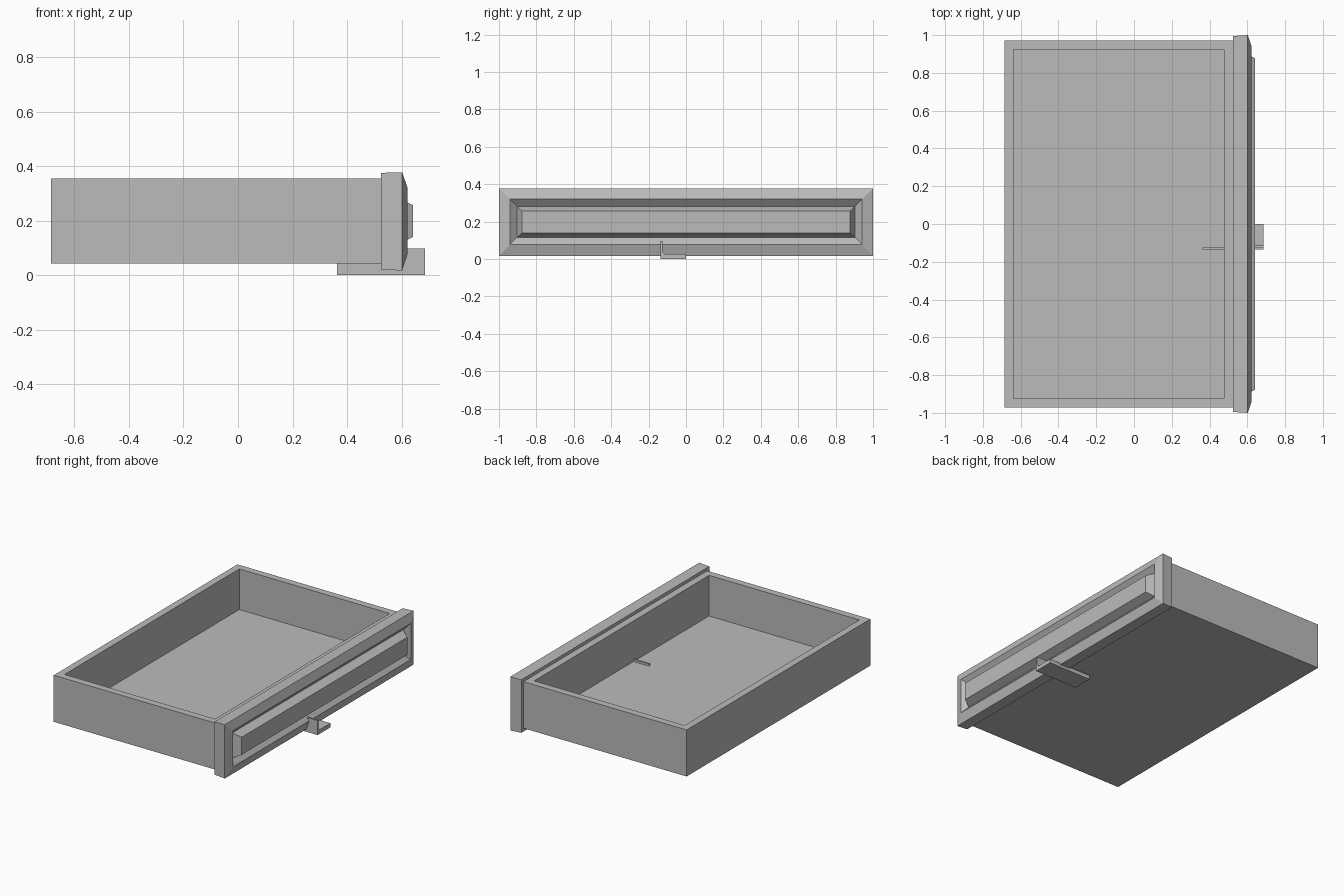
import bpy
import bmesh

cube = bpy.data.objects.get("Cube")
if cube:
    bpy.data.objects.remove(cube, do_unlink=True)

grey = bpy.data.materials.new("plain grey")
grey.use_nodes = True
GREY = (0.5, 0.5, 0.5, 1)
grey.diffuse_color = GREY
grey.node_tree.nodes["Principled BSDF"].inputs["Base Color"].default_value = GREY


def loft(name, loops):
    """Skin a run of matching closed loops and cap both ends."""
    bm = bmesh.new()
    rings = [[bm.verts.new(p) for p in loop] for loop in loops]
    for a, b in zip(rings, rings[1:]):
        for i in range(len(a)):
            j = (i + 1) % len(a)
            bm.faces.new((a[i], a[j], b[j], b[i]))
    bm.faces.new(rings[0][::-1])
    bm.faces.new(rings[-1])
    bmesh.ops.recalc_face_normals(bm, faces=bm.faces)
    mesh = bpy.data.meshes.new(name)
    bm.to_mesh(mesh)
    bm.free()
    mesh.materials.append(grey)
    obj = bpy.data.objects.new(name, mesh)
    bpy.context.collection.objects.link(obj)
    return obj


def flat_rect(x0, x1, half_y, z):
    return [(x0, -half_y, z), (x1, -half_y, z), (x1, half_y, z), (x0, half_y, z)]


def upright_rect(x, half_y, z0, z1):
    return [(x, -half_y, z0), (x, half_y, z0), (x, half_y, z1), (x, -half_y, z1)]


# Open tray: up the outside, over the rim, down to the floor
loft("drawer_box", [
    flat_rect(-0.685, 0.525, 0.972, 0.042),
    flat_rect(-0.685, 0.525, 0.972, 0.354),
    flat_rect(-0.638, 0.477, 0.925, 0.354),
    flat_rect(-0.638, 0.477, 0.925, 0.082),
])

# Front panel: chamfered border, sunken groove, raised centre field
loft("front_panel", [
    upright_rect(0.524, 0.995, 0.020, 0.375),
    upright_rect(0.602, 1.0, 0.017, 0.377),
    upright_rect(0.622, 0.941, 0.078, 0.320),
    upright_rect(0.590, 0.904, 0.115, 0.282),
    upright_rect(0.641, 0.877, 0.139, 0.257),
])

# Angle-section latch under the panel, with a small fillet in its corner
angle = [(0, 0), (0, 0.028), (-0.115, 0.028), (-0.125, 0.038),
         (-0.125, 0.097), (-0.136, 0.097), (-0.136, 0)]
loft("latch_bracket", [[(x, y, z) for y, z in angle] for x in (0.363, 0.685)])
